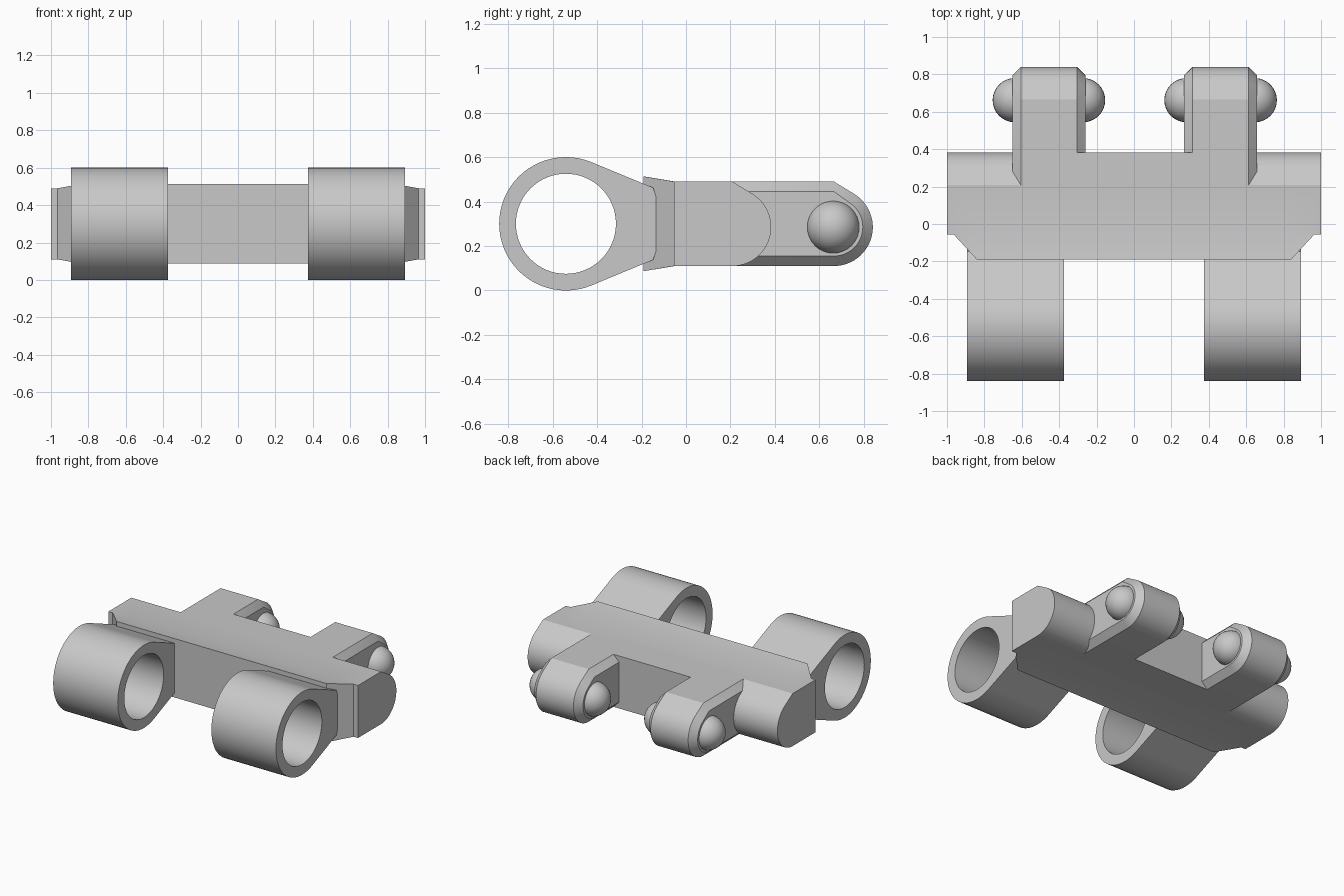
import bpy
import bmesh
from math import sin, cos, radians, acos, degrees

cube = bpy.data.objects.get("Cube")
if cube:
    bpy.data.objects.remove(cube, do_unlink=True)

steel = bpy.data.materials.new("plain_grey")
steel.use_nodes = True
GREY = (0.58, 0.58, 0.58, 1)
steel.diffuse_color = GREY
steel.node_tree.nodes["Principled BSDF"].inputs["Base Color"].default_value = GREY

TOP, BOTTOM = 0.49, 0.11
NOSE_Z, NOSE_R = 0.285, 0.175


def finish(name, bm):
    bmesh.ops.recalc_face_normals(bm, faces=bm.faces)
    mesh = bpy.data.meshes.new(name)
    bm.to_mesh(mesh)
    bm.free()
    mesh.materials.append(steel)
    obj = bpy.data.objects.new(name, mesh)
    bpy.context.collection.objects.link(obj)
    bpy.ops.object.select_all(action="DESELECT")
    obj.select_set(True)
    bpy.context.view_layer.objects.active = obj
    bpy.ops.object.shade_smooth_by_angle(angle=radians(28))
    return obj


def loft(name, sections, closed=False):
    """Bridge (x, [(y, z), ...]) outlines, capped or joined into a loop."""
    bm = bmesh.new()
    rings = [[bm.verts.new((x, y, z)) for y, z in pts] for x, pts in sections]
    pairs = list(zip(rings, rings[1:]))
    if closed:
        pairs.append((rings[-1], rings[0]))
    else:
        bm.faces.new(rings[0])
        bm.faces.new(rings[-1])
    for a, b in pairs:
        n = len(a)
        for i in range(n):
            j = (i + 1) % n
            bm.faces.new((a[i], a[j], b[j], b[i]))
    return finish(name, bm)


def nose(centre_y, inset=0.0, steps=24):
    """Rounded rear outline with a straight slope up to the top face."""
    r = NOSE_R - inset
    end = 90 - degrees(acos(r / (TOP - inset - NOSE_Z)))
    angles = [-90 + (end + 90) * i / steps for i in range(steps + 1)]
    arc = [(centre_y + r * cos(radians(a)), NOSE_Z + r * sin(radians(a)))
           for a in angles]
    return arc + [(centre_y, TOP - inset)]


# Main bar, with flared front lip and cut front corners
def bar_outline(front):
    flare = 0.17 * (-0.055 - front)
    return ([(front, BOTTOM - flare), (-0.05, BOTTOM)] + nose(0.208)
            + [(-0.05, TOP), (front, TOP + flare)])


plan = [(0.84, -0.19), (0.965, -0.055), (1.0, -0.055)]
plan = [(-x, f) for x, f in reversed(plan)] + plan
loft("main_bar", [(x, bar_outline(f)) for x, f in plan])

# Square rear wall between the arms
wall = [(0.15, BOTTOM), (0.383, BOTTOM), (0.383, TOP), (0.15, TOP)]
loft("rear_wall", [(-0.45, wall), (0.45, wall)])


# Front lugs: bored eyes that taper into the bar
def lug_radius(a):
    a = abs(a)
    if a >= 67.5:
        return 0.3
    r = 0.3 / cos(radians(67.5 - a))
    return min(r, 0.405 / cos(radians(a)))


angles = [-180 + 5.625 * i for i in range(64)]


def eye(radius):
    return [(-0.54 + radius(a) * cos(radians(a)),
             0.3 + radius(a) * sin(radians(a))) for a in angles]


outer, bore = eye(lug_radius), eye(lambda a: 0.225)
for side, s in (("left", 1), ("right", -1)):
    x0, x1 = s * 0.375, s * 0.892
    loft(side + "_eye_lug",
         [(x0, outer), (x1, outer), (x1, bore), (x0, bore)], closed=True)

# Rear arms with chamfered sides and ball studs
CHAMFER, HALF = 0.045, 0.195


def arm_outline(inset):
    return ([(0.15, TOP - inset), (0.15, BOTTOM + inset)]
            + nose(0.665, inset))


for side, cx in (("left", 0.463), ("right", -0.455)):
    flat = HALF - CHAMFER
    loft(side + "_rear_arm", [
        (cx - HALF, arm_outline(CHAMFER)), (cx - flat, arm_outline(0)),
        (cx + flat, arm_outline(0)), (cx + HALF, arm_outline(CHAMFER))])
    for end, s in (("outer", 1), ("inner", -1)):
        sign = s if cx > 0 else -s
        bm = bmesh.new()
        bmesh.ops.create_uvsphere(bm, u_segments=32, v_segments=16,
                                  radius=0.118)
        ball = finish(side + "_" + end + "_ball_stud", bm)
        ball.location = (cx + sign * 0.183, 0.662, NOSE_Z)
